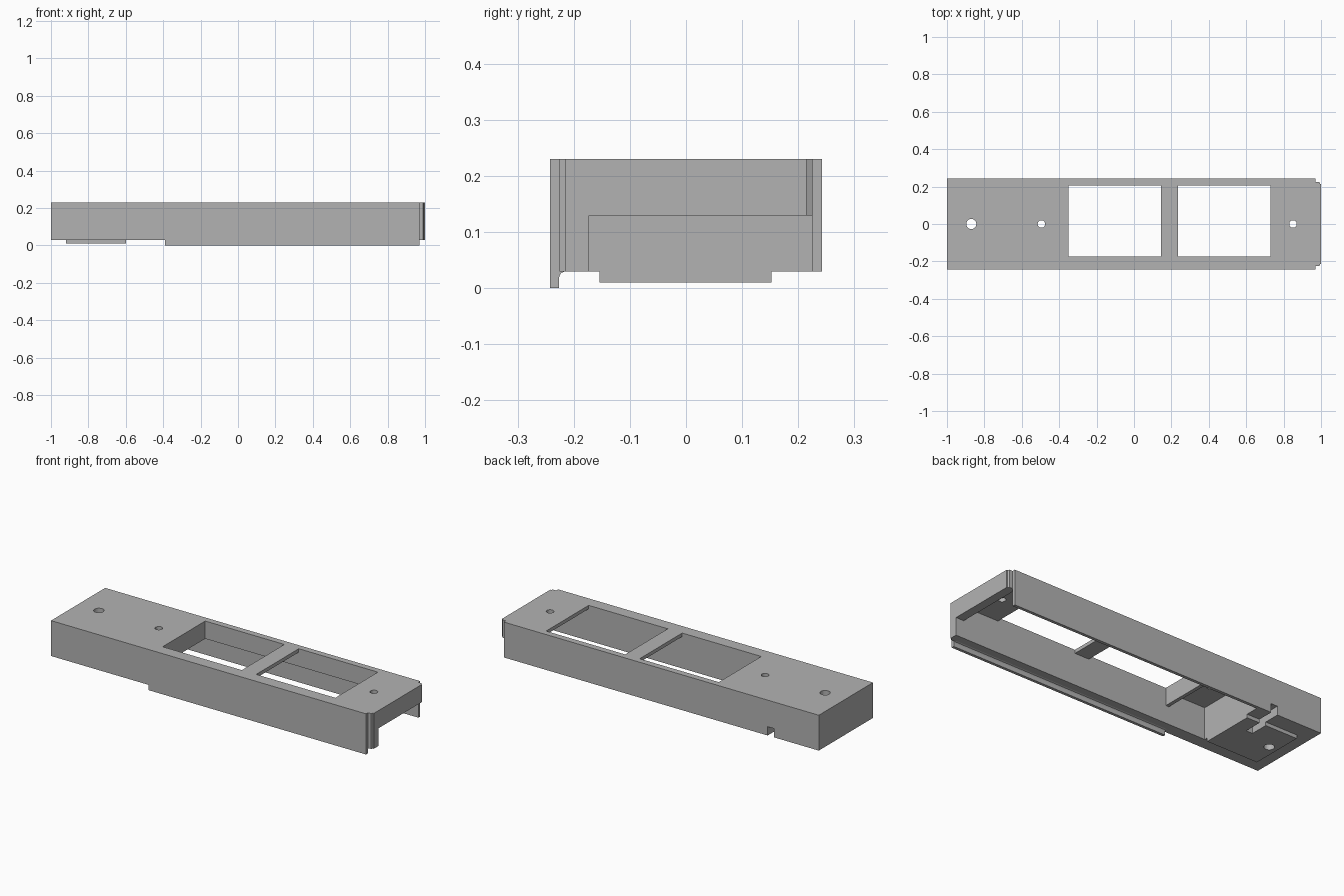
import bpy, bmesh
from mathutils import Matrix, Vector

cube = bpy.data.objects.get("Cube")
if cube:
    bpy.data.objects.remove(cube, do_unlink=True)

grey = bpy.data.materials.new("plain_grey")
grey.use_nodes = True
COLOUR = (0.45, 0.45, 0.45, 1)
grey.diffuse_color = COLOUR
grey.node_tree.nodes["Principled BSDF"].inputs["Base Color"].default_value = COLOUR


def make(name, bm):
    bmesh.ops.recalc_face_normals(bm, faces=bm.faces)
    mesh = bpy.data.meshes.new(name)
    bm.to_mesh(mesh)
    bm.free()
    mesh.materials.append(grey)
    obj = bpy.data.objects.new(name, mesh)
    bpy.context.scene.collection.objects.link(obj)
    return obj


def box(name, x, y, z):
    bm = bmesh.new()
    lo, hi = Vector((x[0], y[0], z[0])), Vector((x[1], y[1], z[1]))
    size = hi - lo
    bmesh.ops.create_cube(bm, size=1, matrix=Matrix.Translation((lo + hi) / 2) @ Matrix.Diagonal((*size, 1)))
    return make(name, bm)


def prism(name, points, axis, start, end):
    """Extrude a flat outline along x or z."""
    bm = bmesh.new()
    place = (lambda a, b: (start, a, b)) if axis == "x" else (lambda a, b: (a, b, start))
    face = bm.faces.new([bm.verts.new(place(a, b)) for a, b in points])
    out = bmesh.ops.extrude_face_region(bm, geom=[face])
    step = (end - start, 0, 0) if axis == "x" else (0, 0, end - start)
    bmesh.ops.translate(bm, vec=step, verts=[v for v in out["geom"] if isinstance(v, bmesh.types.BMVert)])
    return make(name, bm)


def hole(x, radius):
    bm = bmesh.new()
    bmesh.ops.create_cone(bm, cap_ends=True, segments=24, radius1=radius, radius2=radius,
                          depth=1, matrix=Matrix.Translation((x, 0, 0)))
    return make("hole_cutter", bm)


def combine(obj, other, operation):
    """Apply one boolean and remove the helper."""
    other.hide_render = True
    mod = obj.modifiers.new("cut", "BOOLEAN")
    mod.operation, mod.solver, mod.object = operation, "EXACT", other
    graph = bpy.context.evaluated_depsgraph_get()
    graph.update()
    mesh = bpy.data.meshes.new_from_object(obj.evaluated_get(graph))
    obj.modifiers.clear()
    obj.data = mesh
    bpy.data.objects.remove(other, do_unlink=True)


HALF, TOP, BASE, CEILING, STEP = 0.242, 0.23, 0.03, 0.21, 0.13
FRONT_IN, BACK_IN = -0.173, 0.207

# Main housing with the raised pad under the closed end
body = box("housing", (-1, 1), (-HALF, HALF), (BASE, TOP))
combine(body, box("pad", (-0.92, -0.6), (-0.154, 0.152), (0.01, 0.1)), "UNION")

cutters = [
    # wide lower channel, open at the end and below
    box("lower_cutter", (-0.6, 1.2), (FRONT_IN, 0.225), (-0.2, STEP)),
    # upper cavity and pocket, either side of a hanging rib
    box("upper_cutter", (-0.35, 0.95), (FRONT_IN, BACK_IN), (0.1, CEILING)),
    box("pocket_cutter", (-0.6, -0.37), (FRONT_IN, BACK_IN), (0.1, CEILING)),
    # two windows
    box("window_cutter", (-0.35, 0.145), (FRONT_IN, BACK_IN), (0.15, 0.4)),
    box("window_cutter", (0.235, 0.73), (FRONT_IN, BACK_IN), (0.15, 0.4)),
    # cable groove through the back wall
    box("groove_cutter", (-0.72, -0.68), (0.05, 0.4), (-0.2, 0.08)),
    # screw holes
    hole(-0.87, 0.027), hole(-0.495, 0.02), hole(0.85, 0.02),
]
# stepped corners at the open end
for side in (-1, 1):
    outline = [(0.97, 0.4), (0.97, 0.225), (0.99, 0.225), (0.995, 0.215), (1.2, 0.215), (1.2, 0.4)]
    cutters.append(prism("corner_cutter", [(x, side * y) for x, y in outline], "z", -0.2, 0.4))
for cutter in cutters:
    combine(body, cutter, "DIFFERENCE")

# Thin lip below the front wall, with a rounded inner corner
prism("front_lip", [(-HALF, BASE), (-HALF, 0), (-0.226, 0), (-0.226, 0.02), (-0.223, 0.027), (-0.216, BASE)],
      "x", -0.39, 0.97)
